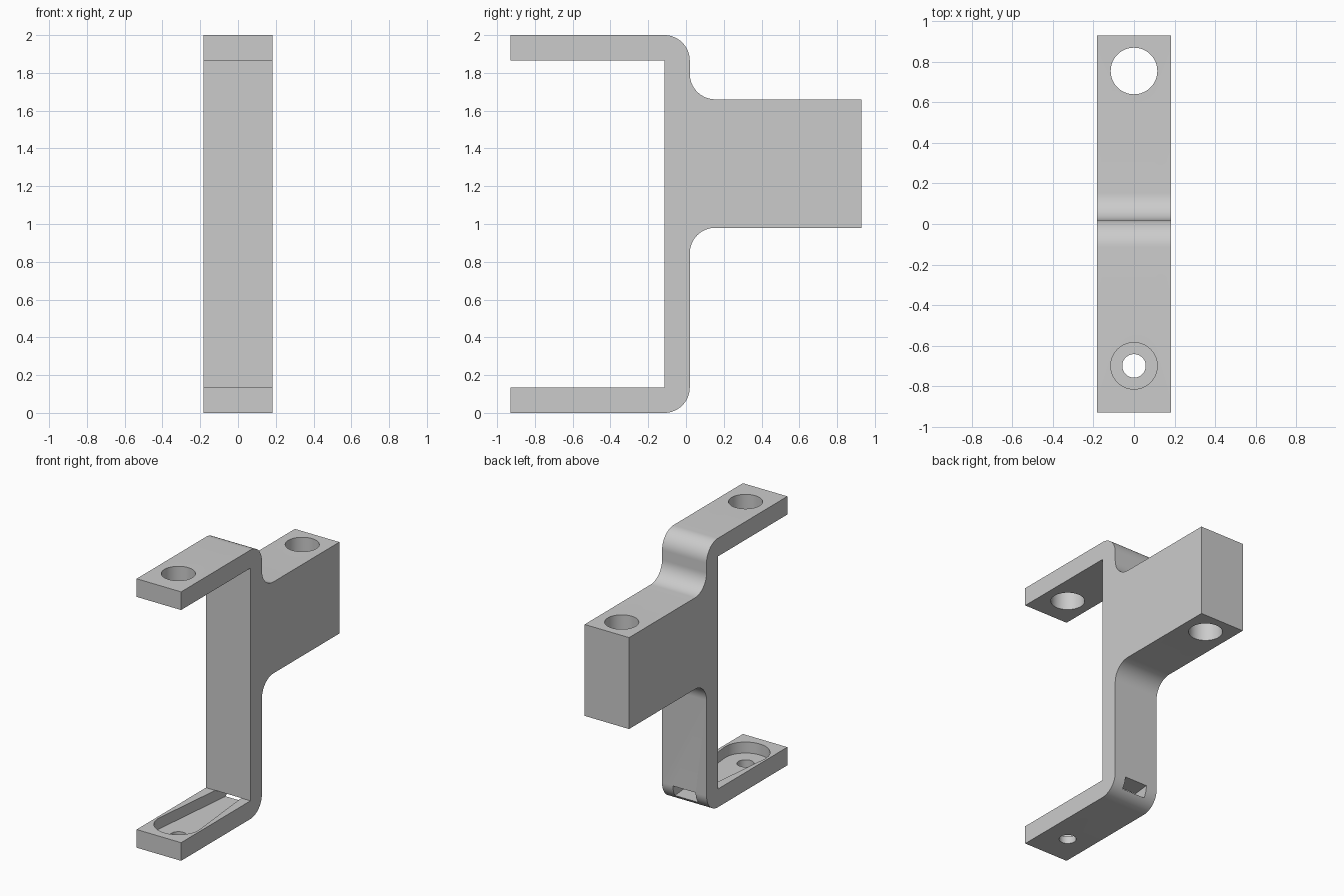
import bpy, bmesh
from math import sin, cos, radians, acos, atan2, hypot

if "Cube" in bpy.data.objects:
    bpy.data.objects.remove(bpy.data.objects["Cube"])

HALF_W = 0.183
T = 0.135          # plate thickness and bend radius
BACK = 0.02        # rear face of the upright


def arc(cx, cy, r, a0, a1, n=16):
    return [(cx + r * cos(radians(a0 + (a1 - a0) * i / n)),
             cy + r * sin(radians(a0 + (a1 - a0) * i / n))) for i in range(n + 1)]


def prism(name, base, offset):
    """Extrude a planar loop of 3D points along an offset."""
    bm = bmesh.new()
    face = bm.faces.new([bm.verts.new(p) for p in base])
    ext = bmesh.ops.extrude_face_region(bm, geom=[face])
    bmesh.ops.translate(bm, vec=offset,
                        verts=[v for v in ext["geom"] if isinstance(v, bmesh.types.BMVert)])
    bmesh.ops.recalc_face_normals(bm, faces=bm.faces)
    mesh = bpy.data.meshes.new(name)
    bm.to_mesh(mesh)
    bm.free()
    obj = bpy.data.objects.new(name, mesh)
    bpy.context.collection.objects.link(obj)
    return obj


def cut(obj, loop, z0, z1):
    """Cut a vertical prism with an xy outline out of the object."""
    cutter = prism("cutter", [(x, y, z0) for x, y in loop], (0, 0, z1 - z0))
    cutter.hide_render = True
    bpy.context.view_layer.objects.active = obj
    mod = obj.modifiers.new("cut", 'BOOLEAN')
    mod.operation, mod.solver, mod.object = 'DIFFERENCE', 'EXACT', cutter
    bpy.ops.object.modifier_apply(modifier=mod.name)
    bpy.data.objects.remove(cutter)


# Bracket side profile (y, z)
profile = [(-0.93, 0), *arc(BACK - T, T, T, -90, 0),
           *arc(BACK + T, 0.98 - T, T, 180, 90),
           (0.93, 0.98), (0.93, 1.66),
           *arc(BACK + T, 1.66 + T, T, 270, 180),
           *arc(BACK - T, 2 - T, T, 0, 90),
           (-0.93, 2), (-0.93, 2 - T), (BACK - T, 2 - T), (BACK - T, T), (-0.93, T)]
bracket = prism("bracket", [(-HALF_W, y, z) for y, z in profile], (2 * HALF_W, 0, 0))

# Round holes: upper arm, rear block, lower arm
for y, r, z0, z1 in [(-0.70, 0.115, 1.7, 2.2), (0.755, 0.115, 0.8, 1.8), (-0.70, 0.058, -0.1, 0.3)]:
    cut(bracket, arc(0, y, r, 0, 360, 48)[:-1], z0, z1)

# Tapered pocket in the lower arm, running out through the bend
R, NARROW, LEN = 0.165, 0.085, 0.80
dist = hypot(NARROW, LEN)
tangent = (atan2(LEN, NARROW) - acos(R / dist)) * 180 / 3.14159265
pocket = [(NARROW, LEN - 0.70), (-NARROW, LEN - 0.70),
          *arc(0, -0.70, R, 180 - tangent, 360 + tangent, 40)]
cut(bracket, pocket, 0.053, T + 0.0003)

# Smooth bends and bores, sharp edges kept
bpy.ops.object.select_all(action='DESELECT')
bracket.select_set(True)
bpy.context.view_layer.objects.active = bracket
bpy.ops.object.shade_smooth_by_angle(angle=radians(30))
